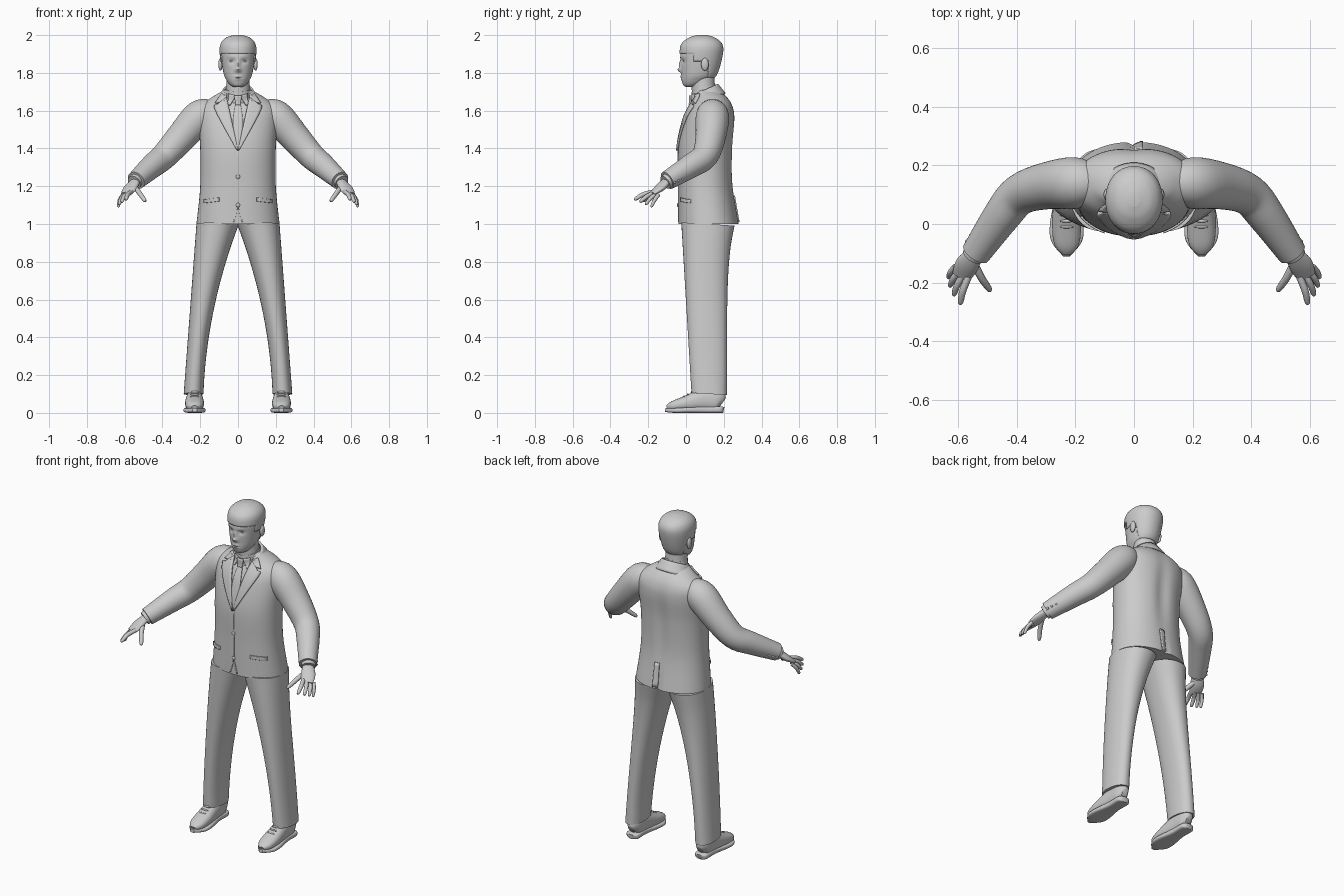
import bpy, bmesh, math
from mathutils import Vector
from mathutils.bvhtree import BVHTree

if "Cube" in bpy.data.objects:
    bpy.data.objects.remove(bpy.data.objects["Cube"])

gray = bpy.data.materials.new("plain gray")
gray.use_nodes = True
gray.diffuse_color = (.6, .6, .6, 1)
gray.node_tree.nodes["Principled BSDF"].inputs["Base Color"].default_value = gray.diffuse_color
made = []


def finish(name, bm, mirror=False, thickness=0, offset=-1):
    mesh = bpy.data.meshes.new(name)
    bm.to_mesh(mesh)
    bm.free()
    mesh.materials.append(gray)
    obj = bpy.data.objects.new(name, mesh)
    bpy.context.collection.objects.link(obj)
    if thickness:
        solidify = obj.modifiers.new("thickness", "SOLIDIFY")
        solidify.thickness, solidify.offset = thickness, offset
    if mirror:
        obj.modifiers.new("mirror", "MIRROR").use_mirror_merge = False
    made.append(obj)
    return obj


def spline(rows, steps):
    """Smooth curve through rows of numbers."""
    curve = []
    padded = [rows[0], *rows, rows[-1]]
    for before, start, end, after in zip(padded, padded[1:], padded[2:], padded[3:]):
        for step in range(steps):
            t = step / steps
            curve.append([q + t / 2 * (r - p + t * (2*p - 5*q + 4*r - s + t * (3*(q - r) + s - p)))
                          for p, q, r, s in zip(before, start, end, after)])
    return curve + [list(rows[-1])]


def oval(z, half, front, back, x=0):
    """Level section given by its half width and its front and back."""
    return x, (front + back) / 2, z, half, (back - front) / 2


def round_path(*points):
    """Round sections given by centre and radius."""
    return [(*point, point[-1]) for point in points]


def loft(name, sections, sides=40, steps=4, power=2, along=False, tilt=0, bumps=(),
         keep=None, **options):
    """Skin through oval sections: centre, half width, half depth."""
    rows = spline(sections, steps)
    centres = [Vector(row[:3]) for row in rows]
    bm = bmesh.new()
    rings = []
    for i, (centre, row) in enumerate(zip(centres, rows)):
        side, other = Vector((1, 0, 0)), Vector((0, 1, tilt))
        if along:
            ahead = centres[min(i + 1, len(rows) - 1)]
            tangent = (ahead - centres[max(i - 1, 0)]).normalized()
            side = tangent.cross(Vector((0, 0, 1))).normalized()
            other = side.cross(tangent)
        ring = []
        for k in range(sides):
            angle = k * math.tau / sides
            u, v = (math.copysign(abs(w) ** (2 / power), w)
                    for w in (math.cos(angle), math.sin(angle)))
            point = centre + side * u * row[3] + other * v * row[4]
            shift = 0
            for x, z, wide, high, depth, front in bumps:
                if (v < 0) == front:
                    for px in {x, -x}:
                        shift += depth * abs(v) * math.exp(
                            -((point.x - px) / wide) ** 2 - ((point.z - z) / high) ** 2)
            point.y += shift
            ring.append(bm.verts.new(point))
        rings.append(ring)
    for low, high in zip(rings, rings[1:]):
        for k in range(sides):
            bm.faces.new((low[k - 1], low[k], high[k], high[k - 1]))
    bm.faces.new(rings[0])
    bm.faces.new(rings[-1])
    bmesh.ops.recalc_face_normals(bm, faces=bm.faces)
    if keep:
        gone = [face for face in bm.faces if not keep(face.calc_center_median())]
        bmesh.ops.delete(bm, geom=gone, context="FACES")
    return finish(name, bm, **options)


def ball(name, location, size, mirror=False):
    bm = bmesh.new()
    bmesh.ops.create_uvsphere(bm, u_segments=16, v_segments=10, radius=1)
    bmesh.ops.scale(bm, vec=size, verts=bm.verts)
    bmesh.ops.translate(bm, vec=location, verts=bm.verts)
    finish(name, bm, mirror)


# Jacket body and collars
jacket = loft("jacket", [
    oval(1, .22, -.04, .28), oval(1.2, .2, -.04, .25), oval(1.4, .2, -.04, .25),
    oval(1.55, .21, -.01, .26), oval(1.62, .2, .02, .25), oval(1.67, .14, .05, .22),
    oval(1.71, .07, .05, .17)], sides=72, steps=8, power=2.2,
    bumps=[(0, 1.4, .04, .2, -.014, False), (0, 1, .015, .1, -.012, False)])
shirt_collar = loft("shirt_collar", [oval(1.66, .075, .03, .165), oval(1.72, .066, .03, .155)],
                    tilt=.35)
jacket_collar = loft(
    "jacket_collar", [oval(1.65, .115, .02, .21), oval(1.71, .08, .025, .17)],
    tilt=.45, thickness=.012,
    keep=lambda c: c.y > .055 and math.hypot(c.x, c.y - .1) > .04)

surfaces = [BVHTree.FromPolygons([v.co for v in part.data.vertices],
                                 [face.vertices for face in part.data.polygons])
            for part in (jacket, shirt_collar, jacket_collar)]


def on_body(x, z, lift, sign=-1):
    """Point just above the clothed body, on its front or back."""
    hits = [tree.ray_cast(Vector((x, sign, z)), Vector((0, -sign, 0)))[0] for tree in surfaces]
    depths = [sign * hit.y for hit in hits if hit]
    return Vector((x, sign * (max(depths, default=0) + lift), z))


def cloth(name, left, right, lift=.003, thickness=.008, sign=-1, mirror=False, cells=5):
    """Cloth strip laid on the body between two edge lines."""
    bm = bmesh.new()
    grid = []
    for a, b in zip(spline(left, cells), spline(right, cells)):
        across = [Vector(a).lerp(Vector(b), k / cells) for k in range(cells + 1)]
        grid.append([bm.verts.new(on_body(x, z, lift, sign)) for x, z in across])
    for upper, lower in zip(grid, grid[1:]):
        for k in range(cells):
            bm.faces.new((upper[k], upper[k + 1], lower[k + 1], lower[k]))
    finish(name, bm, mirror, thickness, 0)


def centred(*rows):
    """Left and right edges from half widths and heights."""
    return [(-half, z) for half, z in rows], list(rows)


# Lapels, tie and jacket details
cloth("lapel", [(.06, 1.67), (.04, 1.58), (0, 1.39)], [(.11, 1.63), (.12, 1.6), (.006, 1.39)],
      lift=.006, thickness=.012, mirror=True)
cloth("collar_leaf", [(.06, 1.68), (.06, 1.65)], [(.085, 1.69), (.12, 1.64)],
      lift=.006, thickness=.012, mirror=True)
cloth("shirt_collar_wing", [(.01, 1.68), (.04, 1.63)], [(.05, 1.69), (.05, 1.63)], mirror=True)
cloth("tie_blade", *centred((.012, 1.64), (.026, 1.53), (.003, 1.4)))
cloth("tie_knot", *centred((.02, 1.68), (.012, 1.63)), lift=.008, thickness=.014)
cloth("front_edge", *centred((.003, 1.4), (.003, 1.08)), lift=.001, thickness=.005)
cloth("front_cutaway", [(0, 1.08), (.02, 1.01)], [(.006, 1.08), (.026, 1.01)],
      lift=.001, thickness=.005, mirror=True)
cloth("pocket_flap", [(.1, 1.14), (.1, 1.12)], [(.18, 1.13), (.18, 1.11)], mirror=True)
cloth("back_vent", [(0, 1.15), (0, 1.01)], [(.03, 1.15), (.03, 1.01)], sign=1)
for height in (1.25, 1.1):
    ball("jacket_button", on_body(0, height, .003), (.011, .005, .011))

# Sleeves, cuffs and palms
loft("sleeve", round_path(
    (.13, .14, 1.6, .06), (.2, .14, 1.57, .088), (.3, .13, 1.46, .08), (.39, .1, 1.36, .07),
    (.45, .03, 1.31, .064), (.54, -.1, 1.23, .05)), along=True, mirror=True)
loft("shirt_cuff", round_path((.53, -.08, 1.24, .042), (.55, -.11, 1.22, .038)),
     along=True, mirror=True)
loft("palm", [(.54, -.1, 1.23, .028, .02), (.57, -.14, 1.19, .04, .02),
              (.59, -.18, 1.16, .032, .01)], along=True, mirror=True)
for k in range(3):
    ball("sleeve_button", Vector((.57, -.06, 1.22)).lerp(Vector((.53, 0, 1.25)), k / 3),
         (.007, .007, .007), mirror=True)


def finger(name, base, tip, radius):
    knuckle = base.lerp(tip, .5) + Vector((.004, 0, .006))
    loft(name, round_path((*base, radius), (*knuckle, radius),
                          (*base.lerp(tip, .9), radius * .8), (*tip, radius * .3)),
         sides=12, along=True, mirror=True)


# Fingers fanned from the front of the hand to its outer edge
for k, label in enumerate(("index", "middle", "ring", "little")):
    fan = k / 3
    finger(label + "_finger", Vector((.565, -.18, 1.17)).lerp(Vector((.61, -.145, 1.155)), fan),
           Vector((.595 + .08 * fan - .04 * fan * fan, -.275 + .09 * fan, 1.13 - .04 * fan)),
           .012 - .002 * fan)
finger("thumb", Vector((.545, -.135, 1.195)), Vector((.49, -.23, 1.12)), .013)

# Trousers taper and spread from hip to hem
trouser_rows = []
for tenth in range(1, 11):
    z = tenth / 10
    inner, outer = .185 - .19 * z * z, .295 - .075 * z
    trouser_rows.append(oval(z, (outer - inner) / 2, .035 - .06 * z, .217 + .04 * z ** 6,
                             (inner + outer) / 2))
loft("trouser_leg", trouser_rows, power=2.2, tilt=-.06, mirror=True)


def shoe_part(name, power, *rows):
    """Shoe layer from heel to toe: position, half width, bottom and top."""
    loft(name, [(.23, y, (low + top) / 2, half, (top - low) / 2) for y, half, low, top in rows],
         power=power, along=True, mirror=True)


shoe_part("shoe_sole", 3.5, (.2, .02, 0, .03), (.18, .04, 0, .035), (.1, .04, 0, .035),
          (0, .057, 0, .03), (-.06, .052, 0, .026), (-.11, .012, .005, .026))
shoe_part("shoe_upper", 2.3, (.195, .018, .03, .08), (.17, .037, .01, .125),
          (.1, .042, .01, .13), (0, .05, .01, .09), (-.07, .042, .01, .062),
          (-.1, .018, .01, .04))
for k in range(3):
    ball("shoe_lace", (.23, .03 - .02 * k, .11 - .012 * k), (.024, .005, .006), mirror=True)

# Neck and head with shaped face
loft("neck", [oval(1.64, .075, .035, .18), oval(1.72, .063, .03, .155), oval(1.82, .06, .03, .15)])
head = [oval(1.725, .02, 0, .045), oval(1.735, .04, -.014, .08), oval(1.76, .06, -.022, .125),
        oval(1.8, .077, -.024, .163), oval(1.9, .092, -.028, .19), oval(1.95, .087, -.018, .185),
        oval(1.98, .06, .02, .15), oval(1.993, .02, .06, .11)]
loft("head", head, sides=96, steps=10, power=2.1, bumps=[
    (0, 1.815, .016, .012, -.02, True), (0, 1.845, .01, .02, -.012, True),
    (.034, 1.862, .018, .011, .011, True), (.03, 1.885, .026, .007, -.005, True),
    (0, 1.775, .02, .014, -.007, True), (0, 1.773, .022, .003, .006, True)])
ball("eye", (.034, -.002, 1.862), (.014, .012, .008), mirror=True)
ball("ear", (.093, .1, 1.845), (.011, .02, .034), mirror=True)


def below_hairline(centre):
    fringe, sideburn, nape = 1.9, 1.86, 1.775
    return fringe if centre.y < .04 else sideburn if centre.y < .12 else nape


# Hair as a slightly larger shell around the skull
skull, growth = Vector((0, .085, 1.86)), 1.055
hair_rows = [(*skull.lerp(Vector(row[:3]), growth), row[3] * growth, row[4] * growth)
             for row in head]
loft("hair", hair_rows, sides=96, steps=10, power=2.1, thickness=.012,
     keep=lambda centre: centre.z > below_hairline(centre))

# Smooth shading with sharp creases kept
bpy.ops.object.select_all(action="DESELECT")
for obj in made:
    obj.select_set(True)
bpy.context.view_layer.objects.active = made[0]
bpy.ops.object.shade_smooth_by_angle(angle=math.radians(45))
